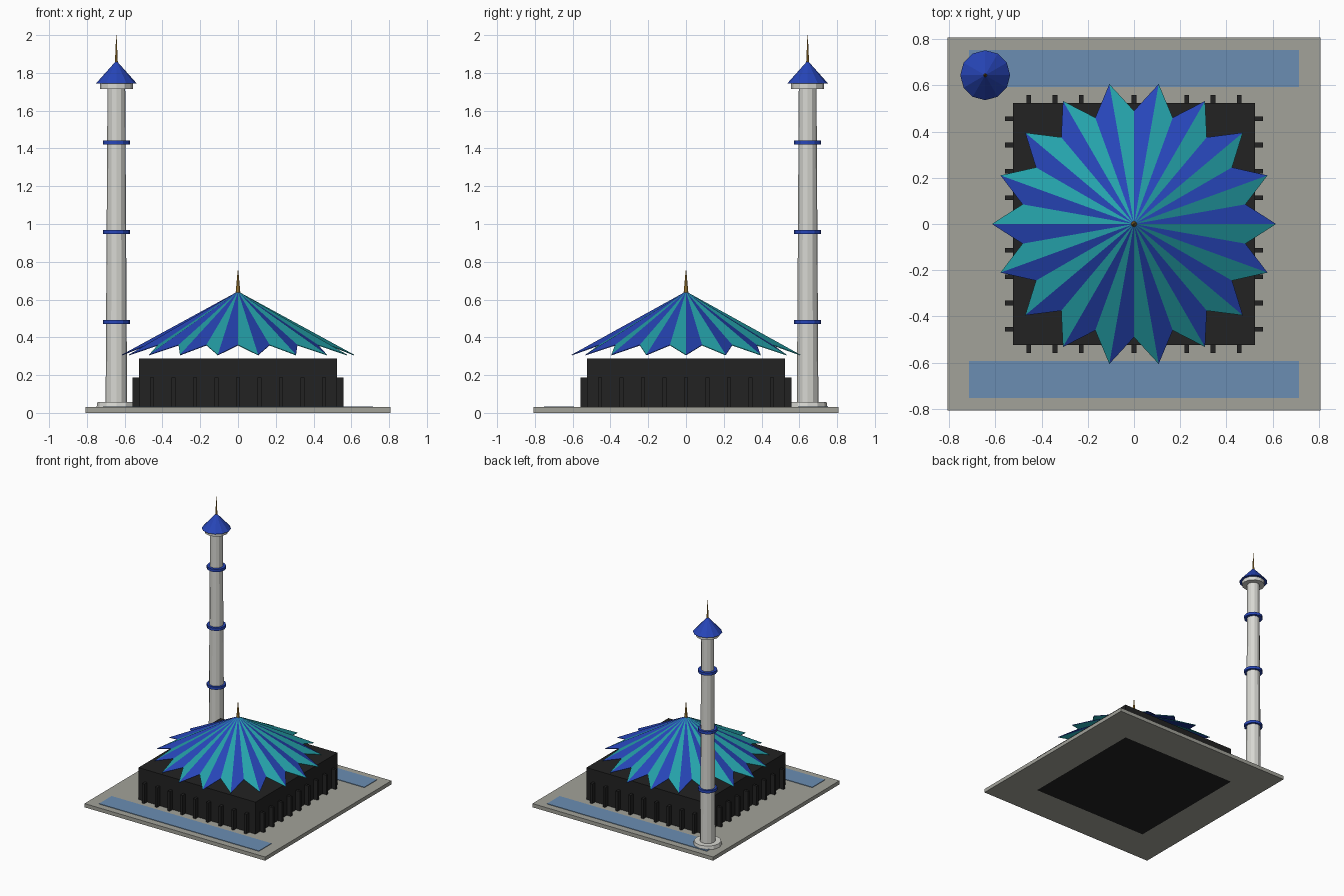
import bpy, bmesh, math

if "Cube" in bpy.data.objects:
    bpy.data.objects.remove(bpy.data.objects["Cube"])


def material(name, rgb):
    m = bpy.data.materials.new(name)
    m.diffuse_color = (*rgb, 1)
    m.use_nodes = True
    m.node_tree.nodes["Principled BSDF"].inputs["Base Color"].default_value = m.diffuse_color
    return m


STONE = material("grey stone", (0.36, 0.36, 0.32))
BLACK = material("black cladding", (0.016, 0.016, 0.016))
WHITE = material("pale concrete", (0.68, 0.68, 0.64))
BLUE = material("royal blue", (0.02, 0.06, 0.48))
TEAL = material("teal", (0.018, 0.36, 0.40))
WATER = material("pool blue", (0.147, 0.27, 0.45))
GOLD = material("gold", (0.48, 0.26, 0.04))


def finish(name, bm, *mats):
    bmesh.ops.recalc_face_normals(bm, faces=bm.faces)
    me = bpy.data.meshes.new(name)
    bm.to_mesh(me)
    bm.free()
    for m in mats:
        me.materials.append(m)
    ob = bpy.data.objects.new(name, me)
    bpy.context.collection.objects.link(ob)
    return ob


def add_box(bm, x0, x1, y0, y1, z0, z1):
    vs = bmesh.ops.create_cube(bm, size=1)["verts"]
    for v in vs:
        v.co.x = x1 if v.co.x > 0 else x0
        v.co.y = y1 if v.co.y > 0 else y0
        v.co.z = z1 if v.co.z > 0 else z0


def box(name, mat, *dims):
    bm = bmesh.new()
    add_box(bm, *dims)
    return finish(name, bm, mat)


def cone(name, mat, x, y, z0, z1, r0, r1, n=12):
    bm = bmesh.new()
    bmesh.ops.create_cone(bm, cap_ends=True, segments=n, radius1=r0,
                          radius2=r1, depth=z1 - z0)
    bmesh.ops.remove_doubles(bm, verts=bm.verts, dist=1e-5)
    ob = finish(name, bm, mat)
    ob.location = (x, y, (z0 + z1) / 2)
    return ob


# Plinth: stone frame whose middle is filled by the black hall
H, P, T = 0.523, 0.807, 0.03
bm = bmesh.new()
for s in (-1, 1):
    add_box(bm, -P, P, *sorted((s * H, s * P)), 0, T)
    add_box(bm, *sorted((s * H, s * P)), -H, H, 0, T)
finish("plinth", bm, STONE)
box("hall", BLACK, -H, H, -H, H, 0, 0.288)

# Reflecting pools
for side, s in (("front", -1), ("back", 1)):
    y0, y1 = sorted((s * 0.593, s * 0.753))
    box(side + "_pool", WATER, -0.714, 0.714, y0, y1, T - 0.002, T + 0.004)

# Wall fins around all four sides
bm = bmesh.new()
for i in range(9):
    c = (i - 4) * 0.114
    for s in (-1, 1):
        a, b = sorted((s * (H - 0.01), s * 0.559))
        add_box(bm, c - 0.01, c + 0.01, a, b, T, 0.188)
        add_box(bm, a, b, c - 0.01, c + 0.01, T, 0.188)
finish("wall_fins", bm, BLACK)

# Pleated star roof: 18 tips, each pleat half blue and half teal
bm = bmesh.new()
N = 36
apex = bm.verts.new((0, 0, 0.643))
rim = []
for i in range(N):
    a = 2 * math.pi * i / N
    r, z = (0.615, 0.308) if i % 2 == 0 else (0.49, 0.36)
    rim.append(bm.verts.new((r * math.cos(a), r * math.sin(a), z)))
for i in range(N):
    f = bm.faces.new((apex, rim[i], rim[(i + 1) % N]))
    f.material_index = i % 2
roof = finish("pleated_roof", bm, BLUE, TEAL)
sol = roof.modifiers.new("thickness", "SOLIDIFY")
sol.thickness = 0.004
sol.offset = -1

cone("roof_finial", GOLD, 0, 0, 0.63, 0.753, 0.013, 0.002, 8)

# Tower in the back left corner
X, Y = -0.644, 0.644
cone("tower_base", WHITE, X, Y, T, 0.058, 0.105, 0.1)
cone("tower_shaft", WHITE, X, Y, 0.05, 1.72, 0.057, 0.047)
for i, z in enumerate((0.481, 0.957, 1.432)):
    cone(f"tower_ring_{i + 1}", BLUE, X, Y, z - 0.011, z + 0.011, 0.071, 0.071)
cone("tower_balcony", WHITE, X, Y, 1.715, 1.746, 0.087, 0.087)
cone("tower_cap", BLUE, X, Y, 1.744, 1.865, 0.108, 0)
cone("tower_finial", GOLD, X, Y, 1.85, 2.0, 0.008, 0.001, 8)
